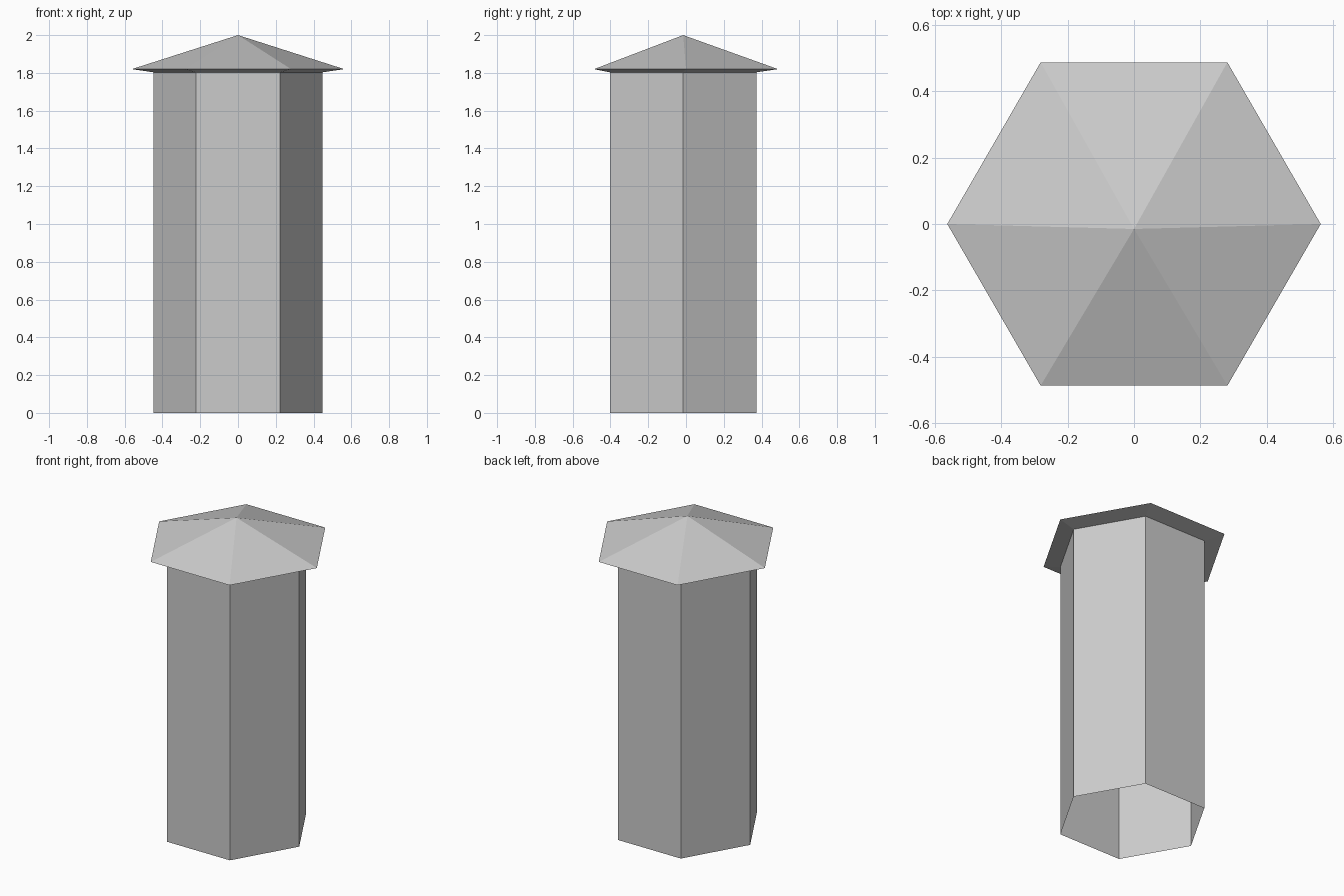
import bpy, bmesh
from math import cos, sin, pi

if "Cube" in bpy.data.objects:
    bpy.data.objects.remove(bpy.data.objects["Cube"])

SIDES = 6
SHIFT = -0.015  # column and roof peak sit slightly forward of the eaves


def ring(bm, radius, y, z):
    return [bm.verts.new((radius * cos(2 * pi * i / SIDES),
                          y + radius * sin(2 * pi * i / SIDES), z))
            for i in range(SIDES)]


def bridge(bm, low, high):
    for i in range(SIDES):
        j = (i + 1) % SIDES
        bm.faces.new((low[i], low[j], high[j], high[i]))


def finish(bm, name):
    mesh = bpy.data.meshes.new(name)
    bm.to_mesh(mesh)
    bm.free()
    bpy.context.collection.objects.link(bpy.data.objects.new(name, mesh))


# Hexagonal column: open-ended thin shell
bm = bmesh.new()
bridge(bm, ring(bm, 0.447, SHIFT, 0), ring(bm, 0.447, SHIFT, 1.803))
finish(bm, "column")

# Roof: slightly rising soffit out to the eaves, then a six-sided pyramid
bm = bmesh.new()
eaves = ring(bm, 0.562, 0, 1.82)
bridge(bm, ring(bm, 0.447, SHIFT, 1.803), eaves)
peak = bm.verts.new((0, SHIFT, 2))
for i in range(SIDES):
    bm.faces.new((eaves[i], eaves[(i + 1) % SIDES], peak))
finish(bm, "roof")
